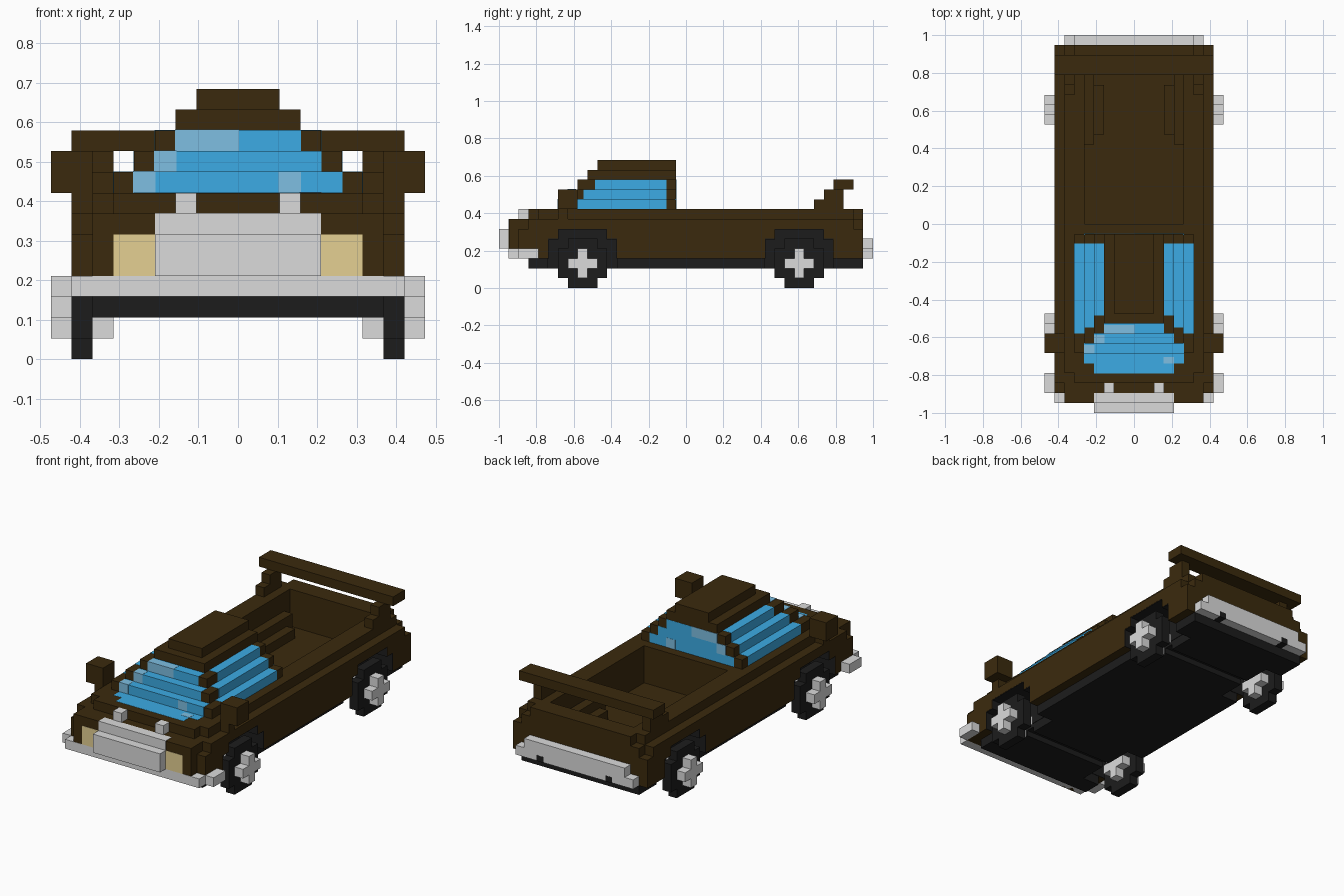
import bpy, bmesh

if "Cube" in bpy.data.objects:
    bpy.data.objects.remove(bpy.data.objects["Cube"])

V = 1 / 19      # one block of the model
E = 0.02        # small offset (in blocks) for painted plates


def mat(name, r, g, b):
    m = bpy.data.materials.new(name)
    m.diffuse_color = (r, g, b, 1)
    m.use_nodes = True
    m.node_tree.nodes["Principled BSDF"].inputs["Base Color"].default_value = m.diffuse_color
    return m


BROWN = mat("brown paint", 0.044, 0.023, 0.004)
BLACK = mat("black rubber", 0.012, 0.012, 0.012)
GREY = mat("light grey metal", 0.71, 0.71, 0.71)
BLUE = mat("blue glass", 0.045, 0.41, 0.78)
PALE = mat("pale glass glint", 0.21, 0.52, 0.76)
CREAM = mat("cream lamp", 0.78, 0.63, 0.29)


def finish(name, bm, material):
    bmesh.ops.recalc_face_normals(bm, faces=bm.faces)
    me = bpy.data.meshes.new(name)
    bm.to_mesh(me)
    bm.free()
    me.materials.append(material)
    ob = bpy.data.objects.new(name, me)
    bpy.context.collection.objects.link(ob)


def blocks(name, material, boxes, mirror=False, grow=0):
    """Boxes given in block units as x0, x1, y0, y1, z0, z1."""
    bm = bmesh.new()
    for x0, x1, y0, y1, z0, z1 in boxes:
        for s in ((1, -1) if mirror else (1,)):
            lo = (x0 - grow, y0 - grow, z0 - grow)
            hi = (x1 + grow, y1 + grow, z1 + grow)
            for v in bmesh.ops.create_cube(bm, size=1)["verts"]:
                c = [(hi[i] if v.co[i] > 0 else lo[i]) * V for i in range(3)]
                v.co = (c[0] * s, c[1], c[2])
    finish(name, bm, material)


def side_slab(name, material, profile, x0, x1):
    """A (y, z) outline extruded from x0 to x1, on both sides."""
    bm = bmesh.new()
    for s in (1, -1):
        f = bm.faces.new([bm.verts.new((s * x0 * V, y * V, z * V)) for y, z in profile])
        g = bmesh.ops.extrude_face_region(bm, geom=[f])["geom"]
        for v in g:
            if isinstance(v, bmesh.types.BMVert):
                v.co.x = s * x1 * V
    finish(name, bm, material)


AXLES = (-10.5, 11.5)


def arch(c, d=0, foot=3):
    """Stepped arch outline, shrunk by d."""
    w, n = 3.5 - d, 2.5 - d
    return [(c + w, foot), (c + w, 5 - d), (c + n, 5 - d), (c + n, 6 - d),
            (c - n, 6 - d), (c - n, 5 - d), (c - w, 5 - d), (c - w, foot)]


ARCHES = arch(AXLES[1]) + arch(AXLES[0])

# body core, hood, bed floor, bed walls and tailgate
blocks("body_core", BROWN, [(-5, 5, -18, 0, 3, 7), (-7, 7, -18, 0, 6, 7),
                            (-6, 6, -16, -15, 7, 8), (-7, 7, -15, 0, 7, 8)])
blocks("bed_floor", BROWN, [(-5, 5, 0, 18, 3, 4)])
blocks("bed_wall", BROWN, [(5, 7, 0, 16, 6, 8)], True)
blocks("tailgate", BROWN, [(-5, 5, 16, 18, 4, 6), (-7, 7, 16, 18, 6, 7),
                           (-7, 7, 16, 17, 7, 8), (-6, 6, 17, 18, 7, 8)])
blocks("bed_wheel_well", BROWN, [(3, 5, 9, 14, 4, 5), (4, 5, 8, 15, 4, 6)], True)

# inner and outer side panels with stepped wheel arches, one block below the deck
side_slab("inner_side_panel", BROWN, [(-18, 3), (-18, 6), (18, 6), (18, 3)] + ARCHES, 5, 7)
side_slab("side_panel", BROWN,
          [(-17, 3), (-17, 6), (-16, 6), (-16, 7), (17, 7), (17, 6), (18, 6), (18, 3)]
          + ARCHES, 7, 8)

# underbody in three lengths, leaving a groove at each axle
cuts = [-16] + [c + d for c in AXLES for d in (-0.5, 0.5)] + [18]
blocks("underbody", BLACK, [(-5, 5, cuts[i], cuts[i + 1], 2, 3) for i in (0, 2, 4)])
blocks("underbody_axle_floor", BLACK, [(-5, 5, c - 0.5, c + 0.5, 2.6, 3) for c in AXLES])
blocks("underbody_edge", BLACK, [(5, 7, -16, -14, 2, 3), (5, 7, -7, 8, 2, 3),
                                 (5, 7, 15, 18, 2, 3)], True)

# wheels: black arch liner, stepped tyre, cross-shaped hub
for label, c in zip(("front", "rear"), AXLES):
    side_slab(label + "_arch_back", BLACK, arch(c), 4.95, 5.05)
    side_slab(label + "_arch_liner", BLACK, arch(c) + arch(c, 0.06)[::-1], 5, 7.98)
    blocks(label + "_tyre", BLACK, [(7, 8, c - 1.5, c + 1.5, 0, 5),
                                    (7, 8, c - 2.5, c + 2.5, 1, 4)], True)
    blocks(label + "_hub", GREY, [(6, 9, c - 0.5, c + 0.5, 1, 4),
                                  (6, 9, c - 1.5, c + 1.5, 2, 3)], True)

# cabin, stepping inwards one block per layer
blocks("cabin", BROWN, [(-w, w, y, -1, z, z + 1) for w, y, z in
                        ((6, -13, 8), (5, -12, 9), (4, -11, 10), (3, -10, 11), (2, -9, 12))])

# glass
blocks("windscreen", BLUE,
       [(-5, 5, -13, -12, 8, 9), (-4, 4, -12, -11, 9, 10), (-3, 3, -11, -10, 10, 11),
        (-4, 4, -15, -14, 7.9, 8), (-5, 5, -14, -13, 7.9, 8)], grow=E)
blocks("side_window", BLUE, [(5, 6, -11, -2, 8, 9), (4, 5, -10.4, -2, 9, 10),
                             (3, 4, -9.2, -2, 10, 11)], True, E)
blocks("rear_window", BLUE, [(-5, 5, -1.1, -1, 8, 9), (-4, 4, -1.1, -1, 9, 10),
                             (-3, 3, -1.1, -1, 10, 11)], grow=E)

# glints on the glass
blocks("windscreen_glint", PALE,
       [(-3, 0, -11, -10.2, 10, 11), (-4, -3, -12, -11.2, 9, 10),
        (-5, -4, -13, -12.2, 8, 9), (2, 3, -13, -12.4, 8, 8.95),
        (3, 4, -14, -13.4, 7.9, 8)], grow=E * 2)
blocks("rear_window_glint", PALE, [(-3, 0, -1.1, -1, 10, 11), (-4, -3, -1.1, -1, 9, 10),
                                   (2, 3, -1.1, -1, 8, 9)], grow=E * 2)

# door mirrors on a small foot
blocks("mirror", BROWN, [(7, 9, -13, -11, 8, 10), (7, 8, -13, -12, 7, 8)], True)

# front: grille, bumper, lamps, washers
blocks("grille", GREY, [(-4, 4, -19, -17.9, 4, 6), (-4, 4, -18.03, -17, 6, 7.03)])
blocks("front_bumper", GREY, [(-8, 8, -18.03, -17, 3, 4)])
blocks("front_bumper_end", GREY, [(8, 9, -17, -15, 3, 4)], True)
blocks("headlight", CREAM, [(4, 6, -18.03, -17.5, 4, 6)], True)
blocks("hood_washer", GREY, [(2, 3, -17, -16, 7, 8)], True)

# rear: bumper with lower ends, exhaust tips
blocks("rear_bumper", GREY, [(-6, 6, 18, 19, 3, 5), (-7, 7, 18, 19, 3, 4)])
blocks("exhaust_tip", BLACK, [(3.7, 4.5, 18, 19.02, 2.98, 3.6)], True)

# rear wing on stepped posts
blocks("wing_post", BROWN, [(6, 7, 13, 16, 8, 9), (6, 7, 14, 16, 9, 10)], True)
blocks("wing", BROWN, [(-8, 8, 15, 17, 10, 11)])
